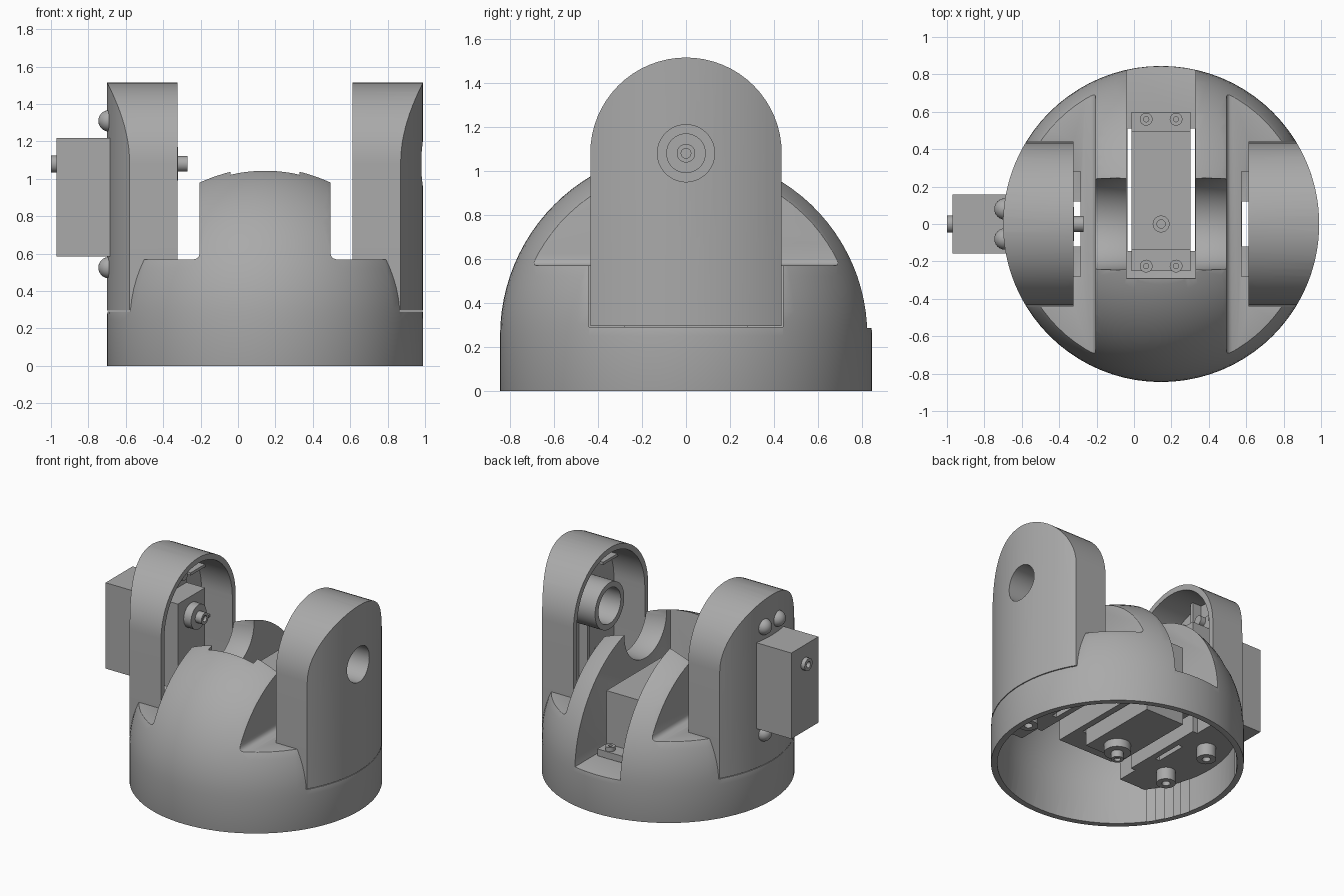
import bpy, bmesh, math
from mathutils import Matrix, Vector

if "Cube" in bpy.data.objects:
    bpy.data.objects.remove(bpy.data.objects["Cube"])

CX, R, WALL, AXIS = 0.145, 0.845, 0.042, 1.08

grey = bpy.data.materials.new("plain_grey")
grey.use_nodes = True
grey.diffuse_color = (0.4, 0.4, 0.4, 1)
grey.node_tree.nodes["Principled BSDF"].inputs["Base Color"].default_value = (0.4, 0.4, 0.4, 1)


def finish(name, bm, matrix=None):
    if matrix:
        bm.transform(matrix)
    bmesh.ops.recalc_face_normals(bm, faces=bm.faces)
    mesh = bpy.data.meshes.new(name)
    bm.to_mesh(mesh)
    bm.free()
    mesh.materials.append(grey)
    ob = bpy.data.objects.new(name, mesh)
    bpy.context.collection.objects.link(ob)
    return ob


def box(name, lo, hi, bevel=0, matrix=None):
    lo, hi = Vector(lo), Vector(hi)
    bm = bmesh.new()
    bmesh.ops.create_cube(bm, size=1)
    bm.transform(Matrix.Translation((lo + hi) / 2) @ Matrix.Diagonal((*(hi - lo), 1)))
    if bevel:
        bmesh.ops.bevel(bm, geom=bm.edges[:], offset=bevel, segments=3, profile=0.5, affect='EDGES')
    return finish(name, bm, matrix)


def cylinder(name, centre, r, z0, z1, matrix=None, segments=40):
    bm = bmesh.new()
    bmesh.ops.create_cone(bm, cap_ends=True, segments=segments, radius1=r, radius2=r, depth=z1 - z0)
    bm.transform(Matrix.Translation((*centre, (z0 + z1) / 2)))
    return finish(name, bm, matrix)


def rod_x(name, r, x0, x1, z=AXIS):
    return cylinder(name, (0, 0), r, x0, x1,
                    Matrix.Translation((0, 0, z)) @ Matrix.Rotation(math.pi / 2, 4, 'Y'), 56)


def apply(ob, mod):
    bpy.context.view_layer.objects.active = ob
    bpy.ops.object.modifier_apply(modifier=mod.name)


def combine(ob, tools, operation='DIFFERENCE'):
    for tool in tools:
        mod = ob.modifiers.new("cut", 'BOOLEAN')
        mod.operation, mod.solver, mod.object = operation, 'EXACT', tool
        apply(ob, mod)
        bpy.data.objects.remove(tool)
    return ob


def round_edges(ob, width, angle):
    mod = ob.modifiers.new("round", 'BEVEL')
    mod.width, mod.segments, mod.limit_method = width, 3, 'ANGLE'
    mod.angle_limit = math.radians(angle)
    apply(ob, mod)


def smooth(ob):
    bpy.ops.object.select_all(action='DESELECT')
    ob.select_set(True)
    bpy.context.view_layer.objects.active = ob
    bpy.ops.object.shade_smooth_by_angle(angle=math.radians(35))


# Dome body, made once for the outside and once shrunk by t for the hollow
def dome(name, t, bottom):
    r = R - t
    points = [(0, bottom), (r, bottom)]
    points += [(r * math.cos(a * math.pi / 48), 0.25 + r * math.sin(a * math.pi / 48)) for a in range(24)]
    points.append((0, 0.25 + r))
    bm = bmesh.new()
    vs = [bm.verts.new((x, 0, z)) for x, z in points]
    es = [bm.edges.new(pair) for pair in zip(vs, vs[1:])]
    bmesh.ops.spin(bm, geom=vs + es, cent=(0, 0, 0), axis=(0, 0, 1), angle=2 * math.pi, steps=80)
    bmesh.ops.remove_doubles(bm, verts=bm.verts, dist=1e-4)
    ob = finish(name, bm, Matrix.Translation((CX, 0, 0)))
    fillet = 0 if t else 0.03
    tools = []
    for s in (-1, 1):
        def side(x0, x1, y, z):
            xs = sorted((CX + s * x0, CX + s * x1))
            return box("cutter", (xs[0], -y, z), (xs[1], y, 2), fillet if y > 1 else 0)
        tools += [side(0.35 - t, 1.2, 1.2, 0.57 - t), side(0.47 - t, 1.1, 0.44 + t, 0.29 - t),
                  side(0.43 - t, 0.5, 0.28 + t, 0.29 - t)]
    tools.append(box("cutter", (CX - 0.185 - t, -0.29 - t, 0.285 - t), (CX + 0.185 + t, 1.2, 2)))
    tools.append(rod_x("cutter", 0.245 + t, CX - 0.6, CX + 0.6, 1.02))
    return combine(ob, tools)


body = dome("dome_base", 0, 0)
round_edges(body, 0.014, 50)
openings = [box("cutter", (CX - 0.18, -0.145, 0), (CX + 0.18, 0.51, 0.5))]
for s in (-1, 1):
    openings.append(box("cutter", (CX + s * 0.45 - 0.018, -0.12, 0.1), (CX + s * 0.45 + 0.018, 0.12, 0.5)))
combine(body, [dome("hollow", WALL, -0.1)] + openings)
smooth(body)


# Upright arms: round-topped slabs trimmed to the base circle, hollow inside
def slab(name, half, z0, x0, x1):
    pts = [(half, z0)] + [(half * math.cos(i * math.pi / 32), AXIS + half * math.sin(i * math.pi / 32))
                          for i in range(33)] + [(-half, z0)]
    bm = bmesh.new()
    face = bm.faces.new([bm.verts.new((x0, y, z)) for y, z in pts])
    ext = bmesh.ops.extrude_face_region(bm, geom=[face])
    bmesh.ops.translate(bm, vec=(x1 - x0, 0, 0), verts=[v for v in ext["geom"] if isinstance(v, bmesh.types.BMVert)])
    return finish(name, bm)


for s, label in ((-1, "right"), (1, "left")):
    inner, back = CX + s * 0.468, CX + s * 0.72
    arm = slab(label + "_arm", 0.435, 0.295, inner, CX + s)
    combine(arm, [cylinder("trim", (CX, 0), R, 0, 2, segments=128)], 'INTERSECT')
    combine(arm, [slab("cutter", 0.395, 0.335, inner - s * 0.1, back)])
    if s > 0:
        combine(arm, [rod_x("cutter", 0.13, 0.7, 1.2)])
        tube = rod_x("pivot_tube", 0.17, inner + 0.01, back + 0.02)
        smooth(combine(tube, [rod_x("cutter", 0.13, 0.4, 1.2)]))
    smooth(arm)
    # Stiffening ribs, bolts in the arm floor and bosses under it
    x0, x1 = sorted((back - s * 0.07, back + s * 0.01))
    for z0, z1 in ((0.33, 0.92), (1.24, 1.48)):
        box(label + "_upright_rib", (x0, -0.012, z0), (x1, 0.012, z1))
    for z in (0.62, 0.88, 1.27):
        for y in (-1, 1):
            y0, y1 = sorted((y * 0.17, y * (0.4 if z < 1.2 else 0.35)))
            box(label + "_cross_rib", (x0, y0, z), (x1, y1, z + 0.02))
    for y in (-0.21, 0.21):
        spot = (CX + s * 0.6, y)
        smooth(cylinder(label + "_floor_bolt", spot, 0.05, 0.33, 0.37))
        boss = cylinder(label + "_floor_boss", spot, 0.065, 0.16, 0.255)
        smooth(combine(boss, [cylinder("cutter", spot, 0.028, 0.1, 0.22)]))


# Motor: depth runs along local -z from its back face, shaft at local origin
def motor(name, m):
    box(name + "_case", (-0.158, -0.138, -0.59), (0.158, 0.495, 0), 0, m)
    box(name + "_flange", (-0.158, -0.25, -0.44), (0.158, 0.6, -0.39), 0, m)
    for part, r, z0, z1 in (("hub", 0.09, -0.65, -0.58), ("shaft", 0.042, -0.7, -0.64), ("back_shaft", 0.045, -0.01, 0.03)):
        ob = cylinder(f"{name}_{part}", (0, 0), r, z0, z1, m)
        if part != "hub":
            combine(ob, [cylinder("cutter", (0, 0), 0.022, z, z + 0.04, m) for z in (z0 - 0.02, z1 - 0.02)])
        smooth(ob)
    for x in (-0.08, 0.08):
        for y in (-0.225, 0.56):
            screw = cylinder(name + "_screw", (x, y), 0.034, -0.48, -0.36, m, 24)
            smooth(combine(screw, [cylinder("cutter", (x, y), 0.014, -0.39, -0.3, m, 16)]))


motor("base_motor", Matrix.Translation((CX, 0, 0.73)))
turn = Matrix(((0, 0, -1), (1, 0, 0), (0, -1, 0))).to_4x4()
motor("arm_motor", Matrix.Translation((-0.97, 0, AXIS)) @ turn)

# Domed bolt heads on the outside of the motor arm
for y in (-0.08, 0.08):
    for z in (0.525, 1.31):
        bm = bmesh.new()
        bmesh.ops.create_uvsphere(bm, u_segments=24, v_segments=14, radius=0.057)
        smooth(finish("domed_bolt", bm, Matrix.Translation((-0.69, y, z))))
